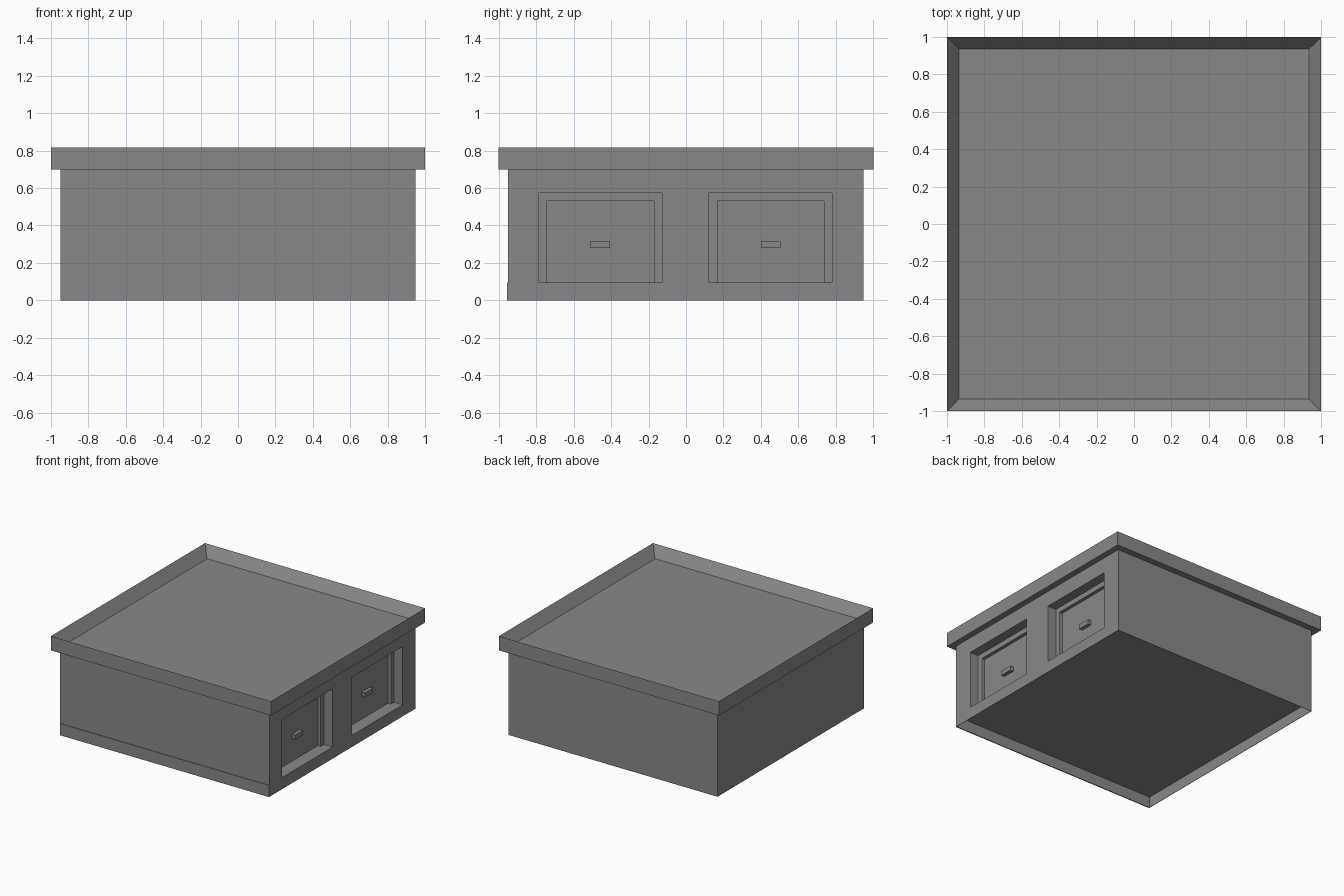
import bpy
import bmesh
from mathutils import Vector

cube = bpy.data.objects.get("Cube")
if cube:
    bpy.data.objects.remove(cube, do_unlink=True)

# One plain grey for the whole building
grey = bpy.data.materials.new("plain grey")
grey.use_nodes = True
colour = (0.25, 0.25, 0.25, 1)
grey.diffuse_color = colour
grey.node_tree.nodes["Principled BSDF"].inputs["Base Color"].default_value = colour


def box(name, low, high, inset=0, sink=0):
    """Box between two corners; optionally sink an inset panel in its top."""
    low, high = Vector(low), Vector(high)
    bm = bmesh.new()
    bmesh.ops.create_cube(bm, size=1)
    for v in bm.verts:
        v.co = (low + high) / 2 + v.co * (high - low)
    if inset:
        top = max(bm.faces, key=lambda f: f.calc_center_median().z)
        bmesh.ops.inset_region(bm, faces=[top], thickness=inset)
        for v in top.verts:
            v.co.z -= sink
    mesh = bpy.data.meshes.new(name)
    bm.to_mesh(mesh)
    bm.free()
    mesh.materials.append(grey)
    obj = bpy.data.objects.new(name, mesh)
    bpy.context.collection.objects.link(obj)
    return obj


def cut(target, low, high):
    """Carve a box out of the target and discard the cutter."""
    cutter = box("cutter", low, high)
    cutter.hide_render = True
    mod = target.modifiers.new("cut", "BOOLEAN")
    mod.operation = "DIFFERENCE"
    mod.solver = "EXACT"
    mod.object = cutter
    bpy.context.view_layer.objects.active = target
    bpy.ops.object.modifier_apply(modifier=mod.name)
    bpy.data.objects.remove(cutter, do_unlink=True)


# Building block, hollow beneath a raised floor
walls = box("walls", (-0.95, -0.95, 0), (0.95, 0.948, 0.70))
cut(walls, (-0.947, -0.947, -0.1), (0.947, 0.945, 0.09))

# Two stepped doorways with handles on the right-hand wall
for label, y in (("front", -0.457), ("back", 0.452)):
    cut(walls, (0.872, y - 0.328, 0.095), (1.1, y + 0.328, 0.573))
    cut(walls, (0.845, y - 0.285, 0.095), (1.0, y + 0.285, 0.53))
    box(label + "_door_handle", (0.84, y - 0.052, 0.28), (0.875, y + 0.052, 0.318))

# Shallow plinth strip along the front wall
box("front_plinth", (-0.95, -0.955, 0), (0.95, -0.948, 0.095))

# Overhanging flat roof with a parapet around a sunken deck
box("roof", (-1, -1, 0.70), (1, 1, 0.817), inset=0.09, sink=0.087)
